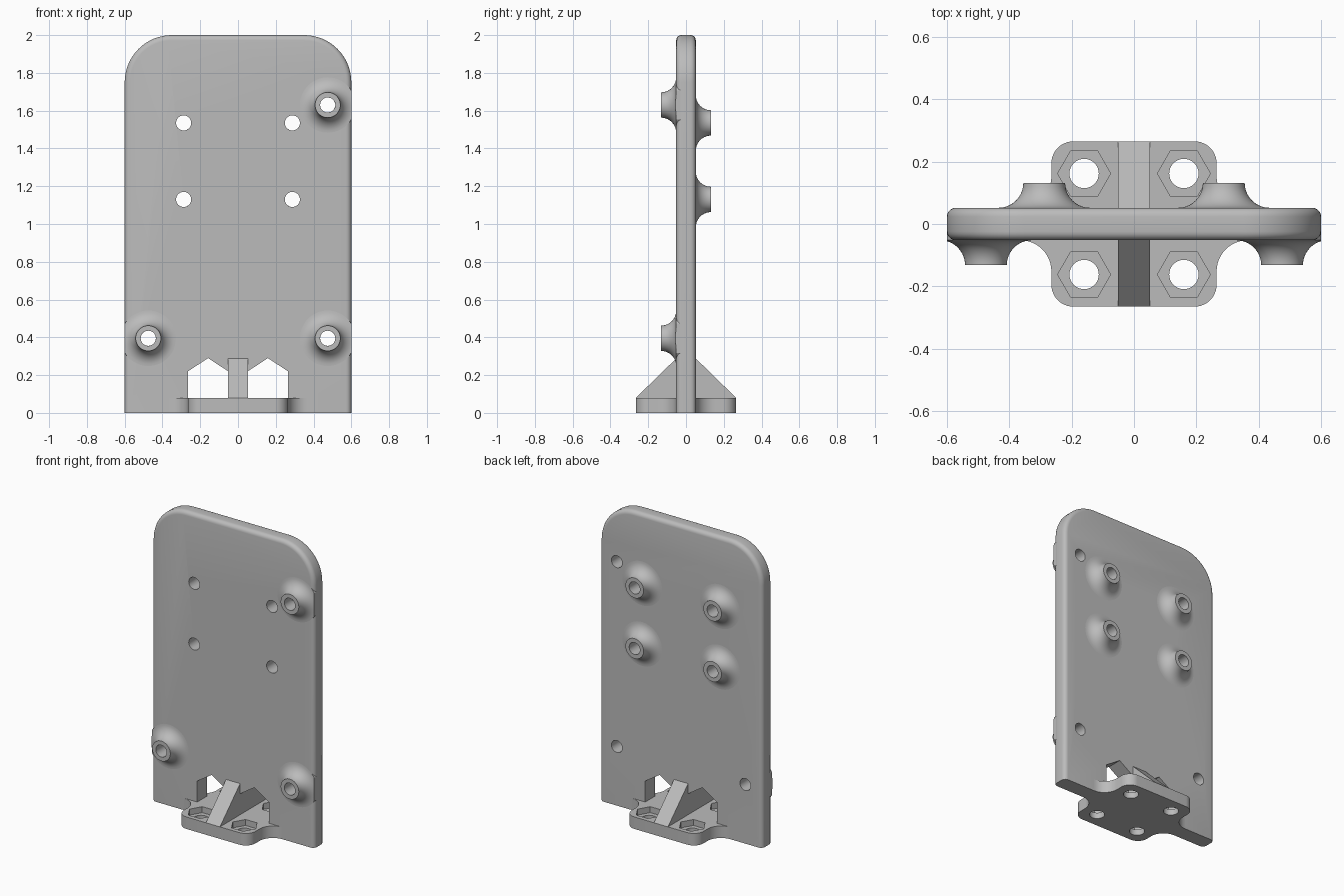
import bpy, bmesh
from math import sin, cos, pi, radians
from mathutils import Matrix, Vector

if "Cube" in bpy.data.objects:
    bpy.data.objects.remove(bpy.data.objects["Cube"], do_unlink=True)

grey = bpy.data.materials.new("plain grey")
grey.use_nodes = True
GREY = (0.5, 0.5, 0.5, 1)
grey.diffuse_color = GREY
grey.node_tree.nodes["Principled BSDF"].inputs["Base Color"].default_value = GREY

# Local z is turned to point along the chosen direction
FLAT = Matrix.Identity(4)
TO_FRONT = Matrix.Rotation(pi / 2, 4, 'X')                    # x, z outline
TO_SIDE = Matrix(((0, 0, 1, 0), (1, 0, 0, 0), (0, 1, 0, 0), (0, 0, 0, 1)))  # y, z outline


def arc(cx, cy, r, start, end, n=12):
    steps = [radians(start + (end - start) * i / n) for i in range(n + 1)]
    return [(cx + r * cos(a), cy + r * sin(a)) for a in steps]


def circle(cx, cy, r, n=32):
    return arc(cx, cy, r, 0, 360, n)[:-1]


def mirror(points):
    return points + [(-x, y) for x, y in reversed(points)]


def prism_mesh(bm, outline, low, high):
    bottom = bm.faces.new([bm.verts.new((x, y, low)) for x, y in outline])
    top = bmesh.ops.extrude_face_region(bm, geom=[bottom])["geom"]
    moved = [v for v in top if isinstance(v, bmesh.types.BMVert)]
    bmesh.ops.translate(bm, verts=moved, vec=(0, 0, high - low))
    bmesh.ops.recalc_face_normals(bm, faces=bm.faces[:])


def finish(bm, name, matrix=FLAT):
    bm.transform(matrix)
    bmesh.ops.recalc_face_normals(bm, faces=bm.faces[:])
    mesh = bpy.data.meshes.new(name)
    bm.to_mesh(mesh)
    bm.free()
    mesh.materials.append(grey)
    ob = bpy.data.objects.new(name, mesh)
    bpy.context.collection.objects.link(ob)
    return ob


def activate(ob):
    bpy.ops.object.select_all(action='DESELECT')
    ob.select_set(True)
    bpy.context.view_layer.objects.active = ob


def smooth(ob):
    activate(ob)
    bpy.ops.object.shade_smooth_by_angle(angle=radians(32))


def cut(ob, outlines, matrix, low, high):
    for outline in outlines:
        bm = bmesh.new()
        prism_mesh(bm, outline, low, high)
        cutter = finish(bm, "cutter", matrix)
        cutter.hide_render = True
        activate(ob)
        mod = ob.modifiers.new("cut", 'BOOLEAN')
        mod.operation, mod.solver, mod.object = 'DIFFERENCE', 'EXACT', cutter
        bpy.ops.object.modifier_apply(modifier=mod.name)
        bpy.data.objects.remove(cutter, do_unlink=True)


HALF = 0.052      # half the plate thickness
BORE = 0.04
front_spots = [(0.475, 1.63), (0.475, 0.395), (-0.475, 0.395)]
back_spots = [(x, z) for x in (-0.288, 0.288) for z in (1.13, 1.535)]

# Upright plate: rounded rim, trimmed flat at the floor
bm = bmesh.new()
prism_mesh(bm, mirror([(0.6, -0.2)] + arc(0.35, 1.75, 0.25, 0, 90, 16)), -HALF, HALF)
rim = [e for e in bm.edges if abs(e.verts[0].co.z - e.verts[1].co.z) < 1e-5]
bmesh.ops.bevel(bm, geom=rim, offset=0.028, segments=5, profile=0.5, affect='EDGES')
trim = bmesh.ops.bisect_plane(bm, geom=bm.verts[:] + bm.edges[:] + bm.faces[:],
                              plane_co=(0, 0, 0), plane_no=(0, -1, 0), clear_outer=True)
bmesh.ops.holes_fill(bm, edges=[e for e in bm.edges if e.is_boundary])
plate = finish(bm, "upright_plate", TO_FRONT)
cut(plate, [circle(x, z, BORE) for x, z in front_spots + back_spots], TO_FRONT, -0.3, 0.3)
# Twin peaked openings beside the rib
openings = mirror([(0.265, 0.03), (0.265, 0.22), (0.158, 0.29), (0.052, 0.22)])
cut(plate, [openings], TO_FRONT, -0.3, 0.3)
smooth(plate)

# Foot with rounded corners and flared joints to the plate
quarter = [(0.365, 0)] + arc(0.365, 0.152, 0.1, 270, 180) + arc(0.195, 0.195, 0.07, 0, 90)
half = [(x, -y) for x, y in reversed(quarter)] + quarter[1:]
bm = bmesh.new()
prism_mesh(bm, mirror(half), 0, 0.08)
foot = finish(bm, "foot")
bolts = [(x, y) for x in (-0.16, 0.16) for y in (-0.162, 0.162)]
cut(foot, [circle(x, y, 0.047) for x, y in bolts], FLAT, -0.1, 0.2)
cut(foot, [circle(x, y, 0.085, 6) for x, y in bolts], FLAT, 0.04, 0.2)
smooth(foot)

# Sloped rib running through the plate
bm = bmesh.new()
prism_mesh(bm, [(-0.265, 0.08), (-0.05, 0.29), (0.05, 0.29), (0.265, 0.08)], -0.052, 0.052)
finish(bm, "centre_rib", TO_SIDE)


# Flared standoffs, turned around their bore
def standoff(name, x, z, side):
    profile = [(BORE, HALF), (BORE, 0.132)] + arc(0.147, 0.132, 0.08, 180, 270, 10)
    profile.append((0.147, 0.03))
    bm = bmesh.new()
    verts = [bm.verts.new((r, 0, h)) for r, h in profile]
    edges = [bm.edges.new(pair) for pair in zip(verts, verts[1:])]
    bmesh.ops.spin(bm, geom=verts + edges, cent=(0, 0, 0), axis=(0, 0, 1),
                   angle=2 * pi, steps=48, use_merge=True)
    bmesh.ops.remove_doubles(bm, verts=bm.verts[:], dist=1e-5)
    turn = TO_FRONT if side < 0 else Matrix.Rotation(-pi / 2, 4, 'X')
    bm.transform(Matrix.Translation(Vector((x, 0, z))) @ turn)
    # Keep the flare within the plate edge
    for s in (-1, 1):
        bmesh.ops.bisect_plane(bm, geom=bm.verts[:] + bm.edges[:] + bm.faces[:],
                               plane_co=(0.6 * s, 0, 0), plane_no=(s, 0, 0), clear_outer=True)
    rim = [e for e in bm.edges if e.is_boundary and all(abs(v.co.x) > 0.599 for v in e.verts)]
    if rim:
        bmesh.ops.contextual_create(bm, geom=rim)
    smooth(finish(bm, name))


for i, (x, z) in enumerate(front_spots):
    standoff(f"front_standoff_{i + 1}", x, z, -1)
for i, (x, z) in enumerate(back_spots):
    standoff(f"back_standoff_{i + 1}", x, z, 1)
